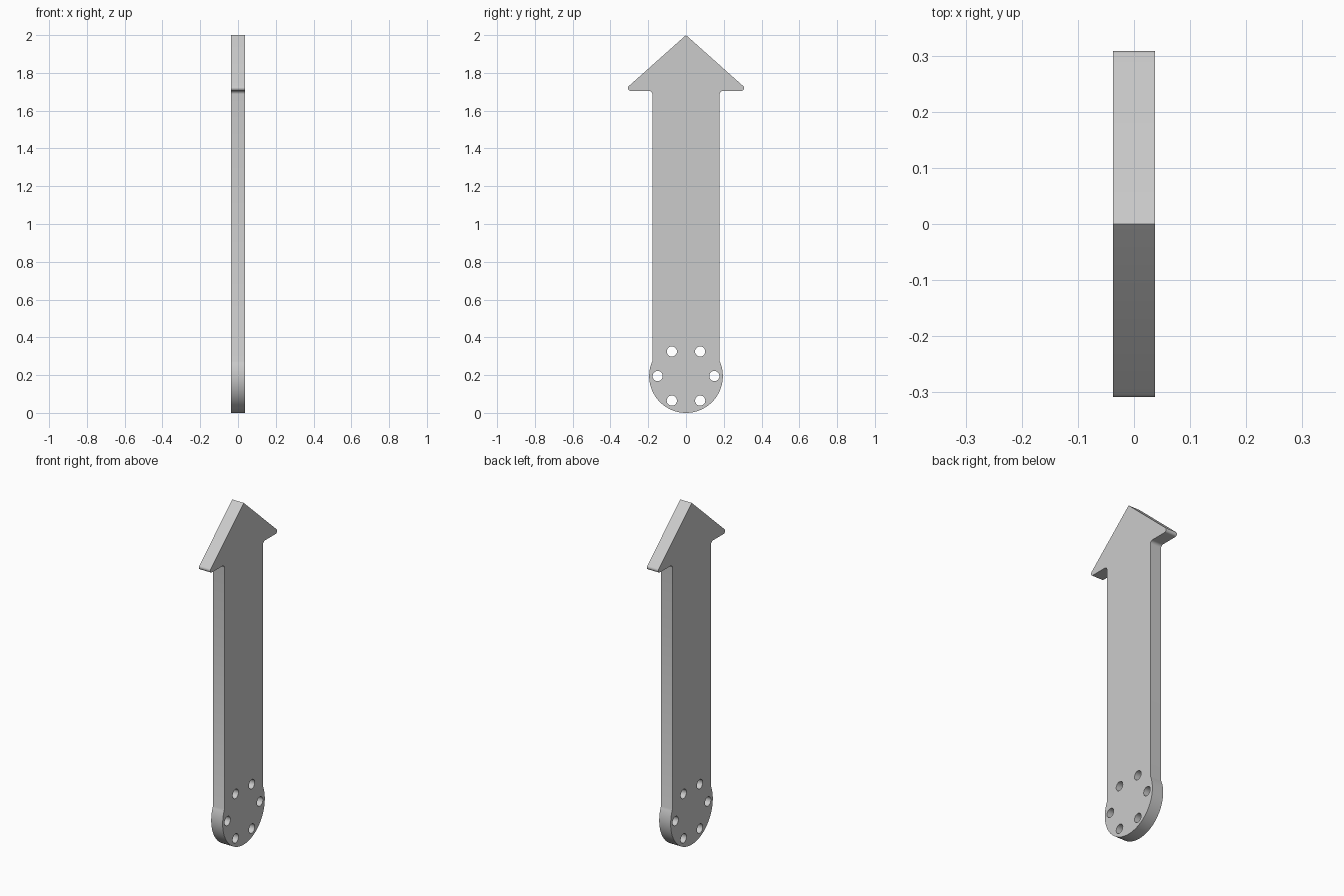
import bpy, bmesh
from math import sin, cos, pi, asin, atan2, hypot
from mathutils import Matrix, Vector

cube = bpy.data.objects.get("Cube")
if cube:
    bpy.data.objects.remove(cube)

HALF_THICK = 0.037
DISC_R = 0.195          # rounded foot, centred at this height too
SHAFT = 0.178           # half width of the shaft
HEAD_Z = 1.705          # underside of the arrow head
BARB = 0.331            # barb corner before rounding
HOLE_R, HOLE_RING = 0.027, 0.15


def arc(cx, cy, r, a0, a1, n):
    return [Vector((cx + r * cos(a0 + (a1 - a0) * i / n),
                    cy + r * sin(a0 + (a1 - a0) * i / n))) for i in range(n + 1)]


def rounded(prev, corner, nxt, r, n=8):
    """Arc of radius r that replaces a corner."""
    p, c, q = Vector(prev), Vector(corner), Vector(nxt)
    u, v = (p - c).normalized(), (q - c).normalized()
    half = u.angle(v) / 2
    centre = c + (u + v).normalized() * r / sin(half)
    reach = r * cos(half) / sin(half)
    start, end = c + u * reach - centre, c + v * reach - centre
    a0 = atan2(start.y, start.x)
    return arc(centre.x, centre.y, r, a0, a0 + start.angle_signed(end) * -1, n)


# Right half of the outline, from the bottom of the foot to the tip
join = asin((DISC_R ** 2 - SHAFT ** 2) ** 0.5 / DISC_R)
half = arc(0, DISC_R, DISC_R, -pi / 2, join, 32)
half += rounded((SHAFT, 1), (SHAFT, HEAD_Z), (BARB, HEAD_Z), 0.018)
half += rounded((SHAFT, HEAD_Z), (BARB, HEAD_Z), (0, 2), 0.014)
half.append(Vector((0, 2)))
outline = half + [Vector((-p.x, p.y)) for p in reversed(half[1:-1])]

# Ring of bolt holes
holes = [arc(HOLE_RING * cos(k * pi / 3), DISC_R + HOLE_RING * sin(k * pi / 3),
             HOLE_R, 0, 2 * pi, 32)[:-1] for k in range(6)]

# Filled, extruded plate
curve = bpy.data.curves.new("arrow_profile", "CURVE")
curve.dimensions = "2D"
curve.fill_mode = "BOTH"
curve.extrude = HALF_THICK
for loop in [outline] + holes:
    spline = curve.splines.new("POLY")
    spline.points.add(len(loop) - 1)
    for point, p in zip(spline.points, loop):
        point.co = (p.x, p.y, 0, 1)
    spline.use_cyclic_u = True
profile = bpy.data.objects.new("arrow_profile", curve)
bpy.context.collection.objects.link(profile)
bpy.context.view_layer.update()
mesh = bpy.data.meshes.new_from_object(
    profile.evaluated_get(bpy.context.evaluated_depsgraph_get()))
bpy.data.objects.remove(profile)

# Stand the plate upright, facing sideways
mesh.transform(Matrix(((0, 0, 1, 0), (1, 0, 0, 0), (0, 1, 0, 0), (0, 0, 0, 1))))
bm = bmesh.new()
bm.from_mesh(mesh)
bmesh.ops.remove_doubles(bm, verts=bm.verts, dist=1e-5)
bmesh.ops.recalc_face_normals(bm, faces=bm.faces)
bm.to_mesh(mesh)
bm.free()

# Plain grey finish
grey = bpy.data.materials.new("light_grey")
grey.use_nodes = True
grey.diffuse_color = (0.6, 0.6, 0.6, 1)
grey.node_tree.nodes["Principled BSDF"].inputs["Base Color"].default_value = (0.6, 0.6, 0.6, 1)
mesh.materials.clear()
mesh.materials.append(grey)

plate = bpy.data.objects.new("arrow_plate", mesh)
bpy.context.collection.objects.link(plate)
bpy.ops.object.select_all(action="DESELECT")
plate.select_set(True)
bpy.context.view_layer.objects.active = plate
bpy.ops.object.shade_smooth_by_angle(angle=pi / 6)
